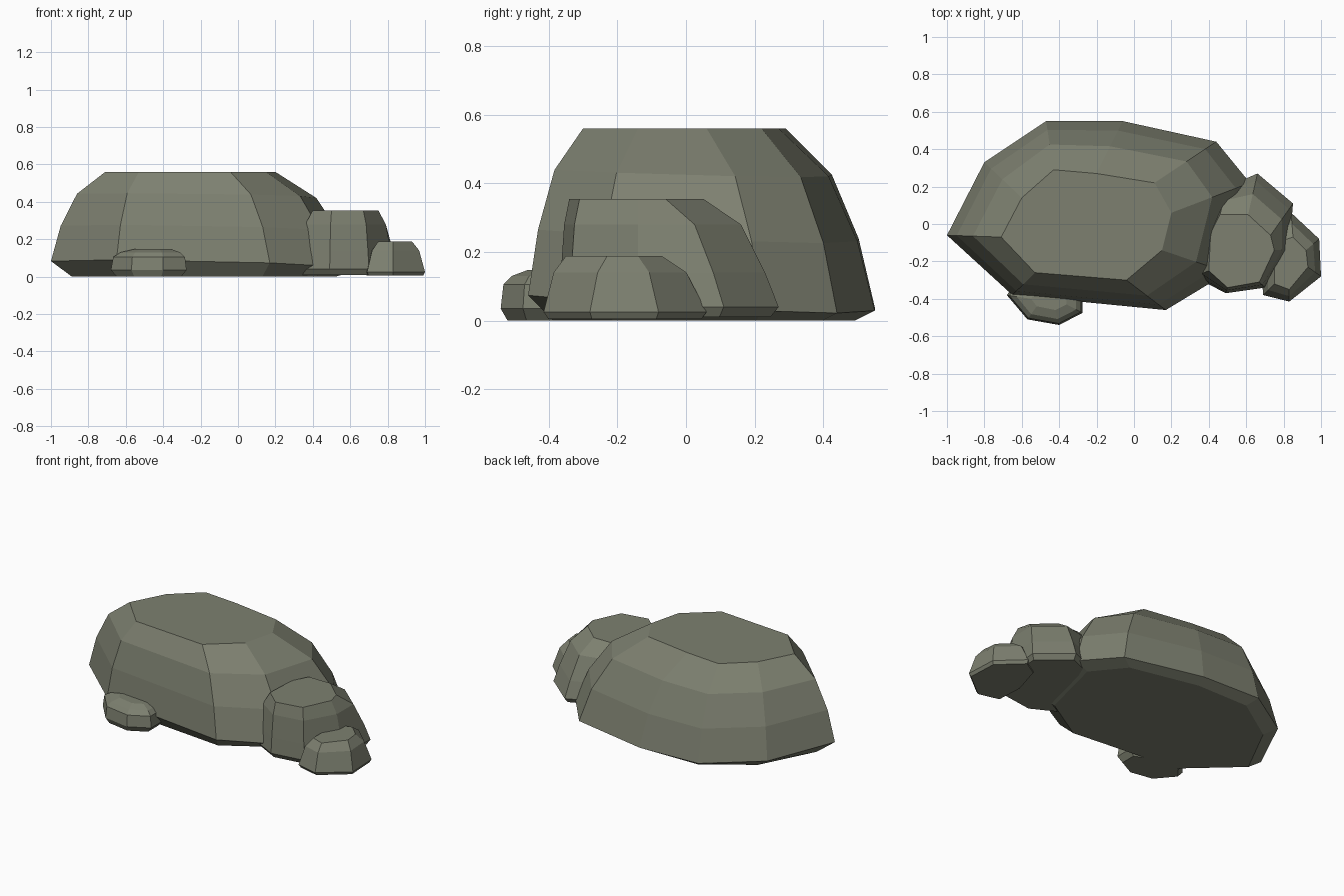
import bpy
import bmesh
from mathutils import Vector

default_cube = bpy.data.objects.get("Cube")
if default_cube:
    bpy.data.objects.remove(default_cube, do_unlink=True)


def make_material(name, colour):
    material = bpy.data.materials.new(name)
    material.use_nodes = True
    material.diffuse_color = colour
    shader = next(n for n in material.node_tree.nodes if n.type == "BSDF_PRINCIPLED")
    shader.inputs["Base Color"].default_value = colour
    return material


stone = make_material("mossy grey stone", (0.205, 0.216, 0.162, 1))


def make_rock(name, rim, crown, profile, base_scale, base_z=0.0, tilt=(0, 0)):
    """Loft a faceted boulder from its wide rim outline to its crown outline.

    profile lists (blend from rim to crown, height) for each level;
    the underside is the rim shrunk towards its centre.
    """
    rim = [Vector(p) for p in rim]
    crown = [Vector(p) for p in crown]
    count = len(rim)
    centre = sum(rim, Vector((0, 0))) / count
    bm = bmesh.new()

    # underside ring, then the levels up to the crown
    rings = [[bm.verts.new((*centre.lerp(p, base_scale), base_z)) for p in rim]]
    for blend, height in profile:
        ring = []
        for low, high in zip(rim, crown):
            spot = low.lerp(high, blend)
            lean = (1 - blend) * spot.dot(Vector(tilt))
            ring.append(bm.verts.new((*spot, height + lean)))
        rings.append(ring)

    # side facets
    for lower, upper in zip(rings, rings[1:]):
        for i in range(count):
            j = (i + 1) % count
            bm.faces.new((lower[i], lower[j], upper[j], upper[i]))

    # flat underside and crown
    bm.faces.new(rings[0])
    bm.faces.new(rings[-1])
    bmesh.ops.recalc_face_normals(bm, faces=bm.faces)

    mesh = bpy.data.meshes.new(name)
    bm.to_mesh(mesh)
    bm.free()
    mesh.materials.append(stone)
    rock = bpy.data.objects.new(name, mesh)
    bpy.context.collection.objects.link(rock)
    return rock


# Large boulder
make_rock(
    "large_boulder",
    rim=[(-1, -.06), (-.8, .33), (-.47, .55), (-.06, .55), (.44, .44),
         (.62, .22), (.5, -.26), (.17, -.46), (-.65, -.38)],
    crown=[(-.71, -.07), (-.6, .14), (-.43, .29), (-.2, .27), (.11, .22),
           (.2, .06), (.15, -.14), (-.04, -.3), (-.53, -.26)],
    profile=[(0, .055), (.18, .25), (.48, .43), (1, .56)],
    base_scale=.87,
    tilt=(-.025, -.05),
)

# Medium boulder leaning on its left side
make_rock(
    "medium_boulder",
    rim=[(.66, .27), (.85, .11), (.83, -.14), (.7, -.34),
         (.49, -.37), (.32, -.28), (.36, -.05), (.5, .2)],
    crown=[(.61, .05), (.73, -.06), (.75, -.14), (.67, -.31),
           (.5, -.34), (.4, -.25), (.41, -.05), (.46, .05)],
    profile=[(0, .04), (.18, .14), (.5, .28), (1, .355)],
    base_scale=.93,
    base_z=.01,
)

# Small stone at the far left end
make_rock(
    "small_side_stone",
    rim=[(.84, .06), (.99, -.08), (1, -.28), (.83, -.415),
         (.69, -.38), (.68, -.2), (.74, 0)],
    crown=[(.85, -.07), (.92, -.14), (.93, -.23), (.83, -.35),
           (.75, -.32), (.75, -.18), (.79, -.09)],
    profile=[(0, .025), (.45, .14), (1, .188)],
    base_scale=.94,
    base_z=.005,
)

# Small flat stone at the front
make_rock(
    "small_front_stone",
    rim=[(-.68, -.38), (-.57, -.51), (-.4, -.54), (-.275, -.475),
         (-.275, -.36), (-.45, -.28), (-.62, -.3)],
    crown=[(-.55, -.4), (-.52, -.44), (-.42, -.46), (-.36, -.43),
           (-.36, -.37), (-.45, -.34), (-.52, -.35)],
    profile=[(0, .035), (.1, .105), (.4, .13), (1, .148)],
    base_scale=.85,
)
